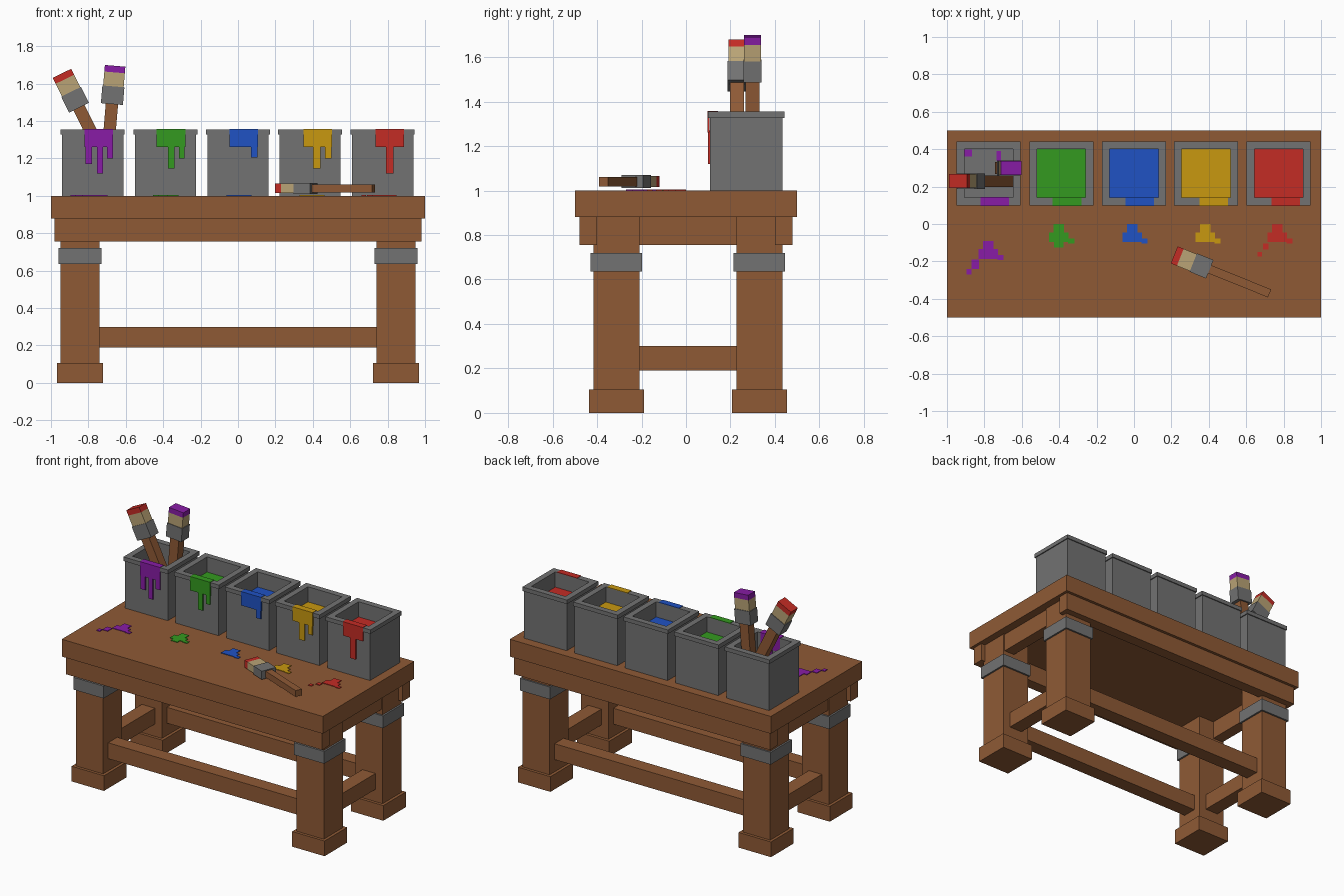
import bpy, bmesh, math
from mathutils import Matrix, Vector

if "Cube" in bpy.data.objects:
    bpy.data.objects.remove(bpy.data.objects["Cube"])


def material(name, rgb):
    m = bpy.data.materials.new(name)
    m.diffuse_color = (*rgb, 1)
    m.use_nodes = True
    m.node_tree.nodes["Principled BSDF"].inputs["Base Color"].default_value = m.diffuse_color
    return m


WOOD = material("wood", (0.275, 0.102, 0.036))
METAL = material("grey metal", (0.17, 0.17, 0.17))
BRISTLE = material("bristle", (0.49, 0.37, 0.18))
RED = material("red paint", (0.55, 0.025, 0.018))
GREEN = material("green paint", (0.034, 0.323, 0.014))
BLUE = material("blue paint", (0.014, 0.084, 0.55))
YELLOW = material("yellow paint", (0.578, 0.314, 0.005))
PURPLE = material("purple paint", (0.246, 0.012, 0.381))


def finish(name, bm, *mats):
    bmesh.ops.recalc_face_normals(bm, faces=bm.faces)
    me = bpy.data.meshes.new(name)
    bm.to_mesh(me)
    bm.free()
    for m in mats:
        me.materials.append(m)
    ob = bpy.data.objects.new(name, me)
    bpy.context.collection.objects.link(ob)
    return ob


def boxes(name, mat, spans):
    """One object made of boxes given as (x0, x1, y0, y1, z0, z1)."""
    bm = bmesh.new()
    for x0, x1, y0, y1, z0, z1 in spans:
        m = (Matrix.Translation(((x0 + x1) / 2, (y0 + y1) / 2, (z0 + z1) / 2))
             @ Matrix.Diagonal((x1 - x0, y1 - y0, z1 - z0, 1)))
        bmesh.ops.create_cube(bm, size=1, matrix=m)
    return finish(name, bm, mat)


# Table top and apron boards
boxes("table_top", WOOD, [(-1, 1, -0.5, 0.5, 0.88, 1.0)])
boxes("long_aprons", WOOD, [(-0.98, 0.98, s * 0.44 - 0.04, s * 0.44 + 0.04, 0.755, 0.88)
                            for s in (-1, 1)])
boxes("side_aprons", WOOD, [(s * 0.90 - 0.04, s * 0.90 + 0.04, -0.40, 0.40, 0.755, 0.88)
                            for s in (-1, 1)])

# Legs with feet and metal bands
LEG_X, LEG_Y = (-0.845, 0.845), (-0.313, 0.33)
for x in LEG_X:
    for y in LEG_Y:
        side = ("left" if x < 0 else "right") + ("_front" if y < 0 else "_back")
        for part, mat, h, z0, z1 in (("leg", WOOD, 0.104, 0.105, 0.88),
                                     ("foot", WOOD, 0.124, 0.0, 0.105),
                                     ("leg_band", METAL, 0.116, 0.635, 0.72)):
            boxes(f"{side}_{part}", mat, [(x - h, x + h, y - h, y + h, z0, z1)])

# Stretchers between the legs
boxes("long_stretchers", WOOD, [(-0.75, 0.75, y - 0.05, y + 0.05, 0.19, 0.30) for y in LEG_Y])
boxes("side_stretchers", WOOD, [(x - 0.05, x + 0.05, -0.22, 0.235, 0.19, 0.30) for x in LEG_X])


def bucket(name, cx, floor, fill):
    """Square bucket lofted through (half width, height) rings; the floor takes the fill."""
    bm = bmesh.new()
    rings = []
    for h, z in ((0.164, 1.0), (0.164, 1.327), (0.171, 1.327), (0.171, 1.355),
                 (0.13, 1.355), (0.13, floor)):
        rings.append([bm.verts.new((cx + sx * h, 0.271 + sy * h, z))
                      for sx, sy in ((-1, -1), (1, -1), (1, 1), (-1, 1))])
    for a, b in zip(rings, rings[1:]):
        for i in range(4):
            j = (i + 1) % 4
            bm.faces.new((a[i], a[j], b[j], b[i]))
    bm.faces.new(rings[0])
    bm.faces.new(rings[-1]).material_index = 1
    finish(name, bm, METAL, fill)


# Per bucket: name, colour, centre, floor, left edge of drip, runs (x0, x1, bottom)
BUCKETS = (
    ("purple", PURPLE, -0.777, 1.03, -0.82,
     ((-0.815, -0.78, 1.17), (-0.755, -0.722, 1.12), (-0.70, -0.668, 1.20))),
    ("green", GREEN, -0.388, 1.25, -0.435, ((-0.375, -0.34, 1.145), (-0.315, -0.285, 1.20))),
    ("blue", BLUE, 0.0, 1.25, -0.045, ((0.07, 0.104, 1.205),)),
    ("yellow", YELLOW, 0.385, 1.25, 0.35, ((0.40, 0.44, 1.145), (0.466, 0.50, 1.20))),
    ("red", RED, 0.773, 1.25, 0.735, ((0.79, 0.832, 1.12),)),
)
for name, mat, cx, floor, dx, runs in BUCKETS:
    bucket(name + "_bucket", cx, floor, METAL if mat is PURPLE else mat)
    # Spill over the rim, running down the front
    spill = [(dx, dx + 0.153, 0.097, 0.142, 1.354, 1.358),
             (dx, dx + 0.153, 0.097, 0.106, 1.262, 1.357)]
    spill += [(a, b, 0.098, 0.107, z, 1.27) for a, b, z in runs]
    boxes(name + "_drip", mat, spill)

# Paint remains inside the empty bucket
boxes("purple_remains", PURPLE, [
    (-0.82, -0.67, 0.139, 0.144, 1.26, 1.357), (-0.76, -0.72, 0.139, 0.144, 1.18, 1.27),
    (-0.905, -0.865, 0.36, 0.398, 1.028, 1.034), (-0.735, -0.71, 0.34, 0.39, 1.028, 1.034)])

# Splats on the table top
SPLATS = (
    ("purple", PURPLE, -0.78, -0.09, ((-0.09, -0.05, -0.15, -0.10), (-0.115, -0.09, -0.18, -0.15))),
    ("green", GREEN, -0.402, 0.0, ((-0.025, 0.025, -0.125, -0.095),)),
    ("blue", BLUE, -0.01, 0.0, ()),
    ("yellow", YELLOW, 0.38, 0.0, ()),
    ("red", RED, 0.765, 0.0, ((-0.075, -0.045, -0.135, -0.105), (-0.105, -0.08, -0.175, -0.15))),
)
for name, mat, x, y, drops in SPLATS:
    cells = ((-0.028, 0.028, -0.05, 0.0), (-0.052, 0.052, -0.097, -0.045),
             (0.05, 0.083, -0.103, -0.077)) + drops
    boxes(name + "_splat", mat,
          [(x + a, x + b, y + c, y + d, 0.999, 1.004) for a, b, c, d in cells])


def brush(name, tip, axis, side, paint, width, depth, handle, length):
    """Brush running from its tip along the axis; side is the direction of its width."""
    axis = Vector(axis).normalized()
    side = Vector(side)
    side = (side - axis * side.dot(axis)).normalized()
    frame = Matrix((side, axis.cross(side), axis)).transposed().to_4x4()
    frame = Matrix.Translation(tip) @ frame
    for part, mat, w, d, z0, z1 in (
            ("paint_tip", paint, width, depth, 0.0, 0.035),
            ("bristles", BRISTLE, width, depth, 0.035, 0.11),
            ("ferrule", METAL, width + 0.008, depth + 0.008, 0.11, 0.205),
            ("handle", WOOD, handle, handle * 0.95, 0.205, length)):
        ob = boxes(f"{name}_{part}", mat, [(-w / 2, w / 2, -d / 2, d / 2, z0, z1)])
        ob.data.transform(frame)


# Two brushes standing in the empty bucket, one lying on the table
tilt = math.radians(26.3)
brush("red_brush", (-0.941, 0.229, 1.655), (math.sin(tilt), 0, -math.cos(tilt)), (1, 0, 0),
      RED, 0.11, 0.075, 0.066, 0.66)
tilt = math.radians(4.8)
brush("purple_brush", (-0.657, 0.299, 1.695), (-math.sin(tilt), 0, -math.cos(tilt)), (1, 0, 0),
      PURPLE, 0.11, 0.075, 0.066, 0.65)
turn = math.radians(-22)
brush("lying_brush", (0.215, -0.165, 1.04), (math.cos(turn), math.sin(turn), 0),
      (-math.sin(turn), math.cos(turn), 0), RED, 0.098, 0.05, 0.046, 0.55)
